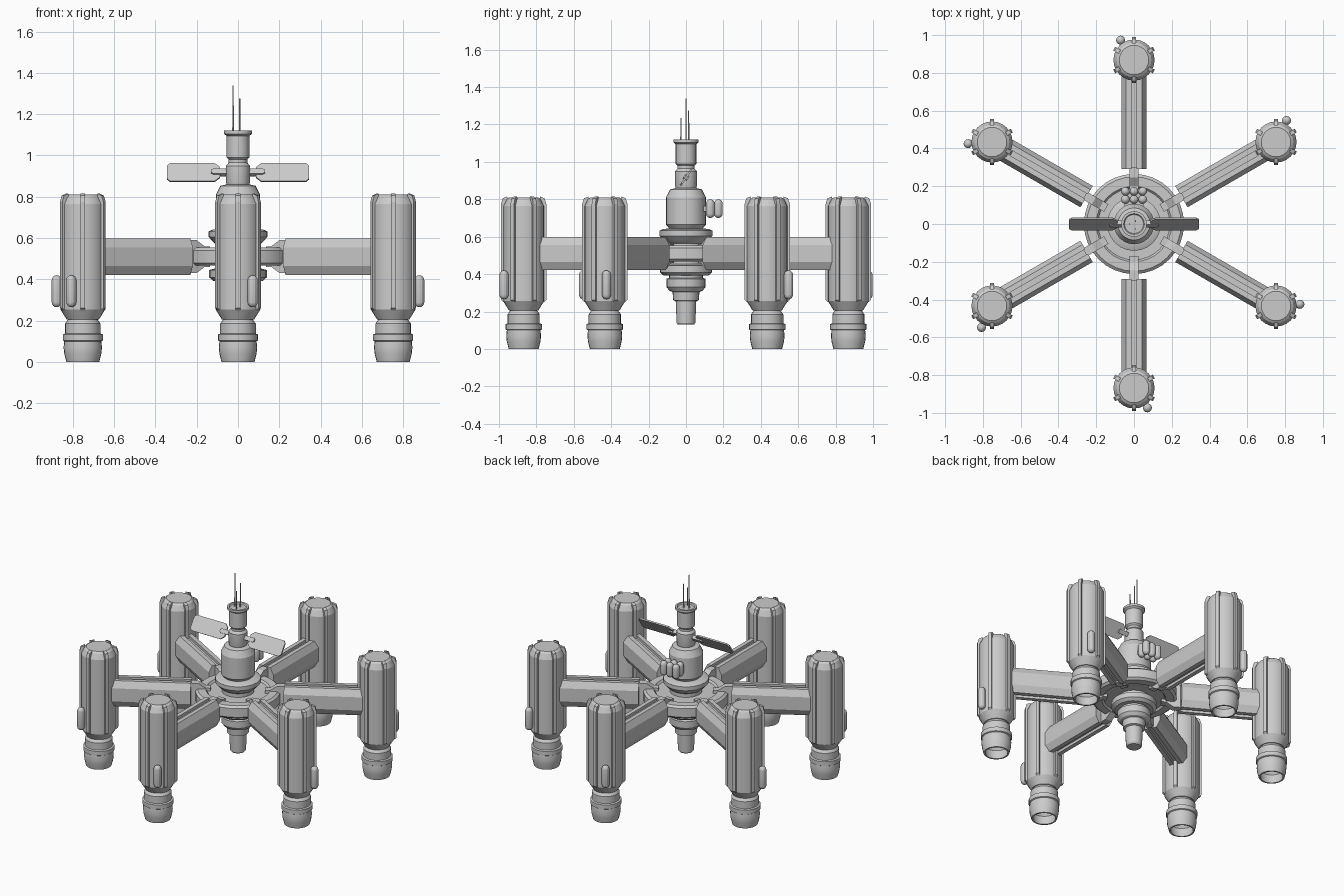
import bpy, bmesh
from math import sin, cos, pi, radians
from mathutils import Matrix, Vector

if "Cube" in bpy.data.objects:
    bpy.data.objects.remove(bpy.data.objects["Cube"])


def lathe(bm, prof, c=(0, 0), n=24):
    """Revolve (r, z) points about a vertical axis at c; r = 0 makes a pole."""
    rings = []
    for r, z in prof:
        k = 1 if r == 0 else n
        rings.append([bm.verts.new((c[0] + r * cos(2 * pi * i / n), c[1] + r * sin(2 * pi * i / n), z))
                      for i in range(k)])
    for a, b in zip(rings, rings[1:]):
        for i in range(n):
            f = []
            for v in (a[i % len(a)], a[(i + 1) % len(a)], b[(i + 1) % len(b)], b[i % len(b)]):
                if v not in f:
                    f.append(v)
            bm.faces.new(f)


def prism(bm, a, b, m=Matrix()):
    """Solid between two matching 3D outlines."""
    va = [bm.verts.new(m @ Vector(p)) for p in a]
    vb = [bm.verts.new(m @ Vector(p)) for p in b]
    bm.faces.new(va)
    bm.faces.new(vb[::-1])
    for i in range(len(a)):
        j = (i + 1) % len(a)
        bm.faces.new((va[i], vb[i], vb[j], va[j]))


def side_plate(bm, prof, w, m=Matrix()):
    prism(bm, [(r, -w / 2, z) for r, z in prof], [(r, w / 2, z) for r, z in prof], m)


def capsule(bm, x, y, z0, z1, r, n=12):
    k = [(r * sin(t * pi / 8), r * cos(t * pi / 8)) for t in range(5)]
    lathe(bm, [(a, z0 + r - b) for a, b in k] + [(a, z1 - r + b) for a, b in k[::-1]], (x, y), n)


def mesh(name, bm):
    bmesh.ops.recalc_face_normals(bm, faces=bm.faces)
    me = bpy.data.meshes.new(name)
    bm.to_mesh(me)
    bm.free()
    return me


def place(name, me, angle=0.0):
    ob = bpy.data.objects.new(name, me)
    ob.rotation_euler[2] = angle
    bpy.context.collection.objects.link(ob)
    return ob


smooth = []
POD = 0.868

# pod body
bm = bmesh.new()
lathe(bm, [(0, .81), (.078, .81), (.092, .80), (.109, .765), (.109, .255), (.078, .205), (0, .205)], (POD, 0))
pod = mesh("pod_body", bm)

# pod ribs
bm = bmesh.new()
rib = [(.09, .265), (.108, .25), (.121, .262), (.121, .775), (.112, .805), (.088, .815), (.085, .78)]
for k in range(6):
    side_plate(bm, rib, .022, Matrix.Translation((POD, 0, 0)) @ Matrix.Rotation(k * pi / 3, 4, 'Z'))
ribs = mesh("pod_ribs", bm)

# hollow engine nozzle
bm = bmesh.new()
lathe(bm, [(0, .215), (.072, .215), (.072, .205), (.086, .185), (.086, .137), (.097, .133), (.097, .104),
           (.09, .10), (.093, .07), (.09, .04), (.08, 0), (.07, 0), (.076, .06), (.05, .1), (0, .1)], (POD, 0))
nozzle = mesh("engine_nozzle", bm)

# small tank on each pod
bm = bmesh.new()
a = radians(34)
capsule(bm, POD + .127 * cos(a), .127 * sin(a), .265, .42, .024)
tank = mesh("pod_tank", bm)

# arm with grooves on top and underneath
bm = bmesh.new()
half = [(.014, .07), (.014, .088), (.042, .088), (.065, .045),
        (.065, -.045), (.042, -.088), (.014, -.088), (.014, -.07)]
sec = half + [(-y, z) for y, z in half[::-1]]
prism(bm, [(.29, y, .51 + z) for y, z in sec], [(.79, y, .51 + z) for y, z in sec])
arm = mesh("arm", bm)

# bracket joining arm to hub ring
bm = bmesh.new()
side_plate(bm, [(.17, .46), (.17, .56), (.20, .56), (.245, .59), (.30, .59),
                (.30, .43), (.245, .43), (.20, .46)], .046)
bracket = mesh("bracket", bm)

for i in range(6):
    ang = pi / 6 + i * pi / 3
    for me in (pod, ribs, nozzle, tank, arm, bracket):
        ob = place(f"{me.name}_{i + 1}", me, ang)
        if i == 0 and me in (pod, nozzle, tank):
            smooth.append(ob)

# hub ring
bm = bmesh.new()
lathe(bm, [(0, .54), (.19, .54), (.20, .553), (.25, .553), (.265, .54), (.265, .48),
           (.25, .467), (.20, .467), (.19, .48), (0, .48)], n=32)
smooth.append(place("hub_ring", mesh("hub_ring", bm)))

# central column from lower probe to upper dish
bm = bmesh.new()
lathe(bm, [(0, .13), (.043, .13), (.05, .14), (.055, .255), (.068, .26), (.072, .305), (.088, .31), (.104, .33),
           (.104, .375), (.09, .38), (.09, .393), (.12, .393), (.14, .41), (.14, .445), (.10, .455), (.10, .565),
           (.115, .575), (.142, .605), (.142, .632), (.125, .64), (.09, .645), (.107, .665), (.107, .81),
           (.085, .853), (.055, .86), (.058, .87), (.058, .95), (.045, .965), (.045, .98), (.055, .99),
           (.055, 1.095), (.068, 1.105), (.068, 1.12), (.055, 1.12), (.05, 1.112), (0, 1.112)])
smooth.append(place("hub_column", mesh("hub_column", bm)))

# cluster of tanks at the back of the column
bm = bmesh.new()
for x in (-.046, 0, .046):
    for y in (.13, .173):
        capsule(bm, x, y, .70, .80, .023)
side_plate(bm, [(-.05, .735), (-.05, .765), (.05, .765), (.05, .735)], .10, Matrix.Translation((0, .12, 0)))
smooth.append(place("tank_cluster", mesh("tank_cluster", bm)))

# tilted panels on tapered mounts
for name, s in (("left", -1), ("right", 1)):
    bm = bmesh.new()
    tilt = Matrix.Translation((0, 0, .917)) @ Matrix.Rotation(radians(-35), 4, 'X')
    out = [(.088, -.03), (.088, .03), (.112, .052), (.33, .052), (.344, .038),
           (.344, -.038), (.33, -.052), (.112, -.052)]
    side_plate(bm, [(s * x, z) for x, z in out], .01, tilt)
    side_plate(bm, [(s * x, z) for x, z in
                    [(.04, -.014), (.04, .014), (.12, .014), (.13, .008), (.13, -.008), (.12, -.014)]], .026, tilt)
    place(name + "_panel", mesh(name + "_panel", bm))

# antennas
for i, (x, y, top) in enumerate([(-.024, 0, 1.34), (.008, .014, 1.275), (.008, -.027, 1.235)]):
    bm = bmesh.new()
    lathe(bm, [(0, 1.1), (.004, 1.1), (.003, top), (0, top)], (x, y), 8)
    place(f"antenna_{i + 1}", mesh(f"antenna_{i + 1}", bm))

# smooth round parts, keep their edges sharp
for ob in smooth:
    for f in ob.data.polygons:
        f.use_smooth = True
    ob.data.set_sharp_from_angle(angle=radians(25))
